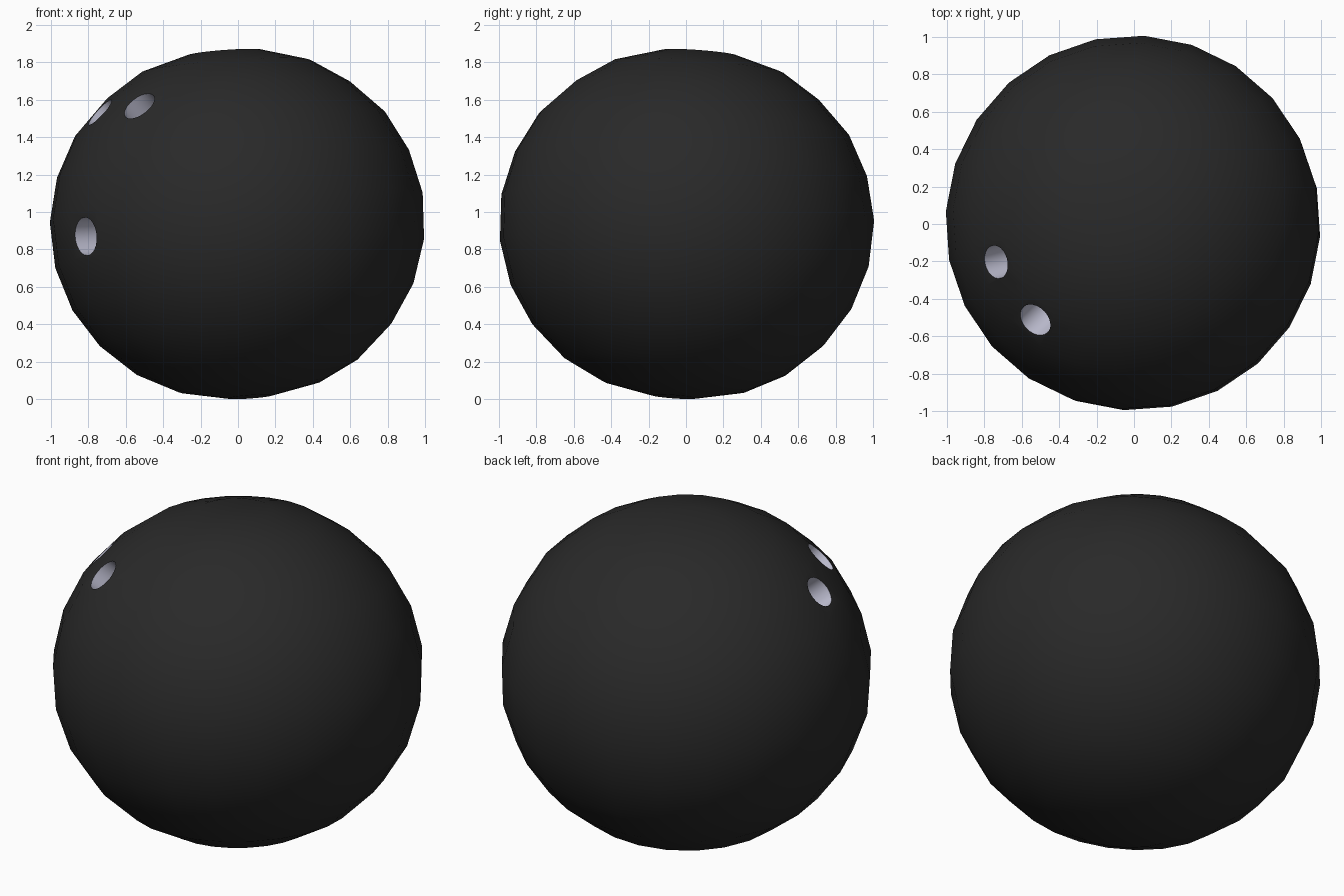
import bpy, bmesh, math
from mathutils import Vector, Matrix

if "Cube" in bpy.data.objects:
    bpy.data.objects.remove(bpy.data.objects["Cube"])


def material(name, color):
    m = bpy.data.materials.new(name)
    m.diffuse_color = color
    m.use_nodes = True
    m.node_tree.nodes["Principled BSDF"].inputs["Base Color"].default_value = m.diffuse_color
    return m


black = material("ball_black", (0.022, 0.022, 0.022, 1))
lining = material("hole_lining", (0.55, 0.55, 0.68, 1))


def new_object(name, bm, mat):
    bmesh.ops.recalc_face_normals(bm, faces=bm.faces)
    for f in bm.faces:
        f.smooth = True
    mesh = bpy.data.meshes.new(name)
    bm.to_mesh(mesh)
    bm.free()
    mesh.materials.append(mat)
    ob = bpy.data.objects.new(name, mesh)
    bpy.context.collection.objects.link(ob)
    return ob


# Ball: slightly squashed lathe profile (radius, height) with small flat ends
SIDES = 24
CENTRE = Vector((0, 0, 0.9))
PROFILE = [(0.12, -0.892), (0.382, -0.837), (0.598, -0.727), (0.784, -0.557),
           (0.915, -0.356), (0.99, -0.122), (1.001, 0.125), (0.945, 0.36),
           (0.832, 0.575), (0.657, 0.751), (0.456, 0.882), (0.2, 0.957)]
# the lathe axis leans a little to the back left
tilt = Vector((0, 0, 1)).rotation_difference(Vector((-0.075, 0.075, 1))).to_matrix().to_4x4()
place = Matrix.Translation(CENTRE) @ tilt

bm = bmesh.new()
rings = []
for r, h in PROFILE:
    ring = []
    for i in range(SIDES):
        a = math.radians(-3.5) + math.tau * i / SIDES
        ring.append(bm.verts.new(place @ Vector((r * math.cos(a), r * math.sin(a), h))))
    rings.append(ring)
for lo, hi in zip(rings, rings[1:]):
    for i in range(SIDES):
        j = (i + 1) % SIDES
        bm.faces.new((lo[i], lo[j], hi[j], hi[i]))
bm.faces.new(rings[0])
bm.faces.new(rings[-1])
# stand on the ground
low = min(v.co.z for v in bm.verts)
bmesh.ops.translate(bm, vec=(0, 0, -low), verts=bm.verts)
ball = new_object("ball", bm, black)

# Finger and thumb holes: surface point, radius
HOLES = [("finger_hole_a", (-0.53, -0.515, 1.57), 0.094),
         ("finger_hole_b", (-0.745, -0.205, 1.54), 0.09),
         ("thumb_hole", (-0.815, -0.56, 0.87), 0.102)]
DEPTH, OUT = 0.4, 0.15

bpy.context.view_layer.objects.active = ball
ball.select_set(True)
for name, point, radius in HOLES:
    p = Vector(point)
    axis = (p - CENTRE).normalized()
    mid = p + axis * (OUT - DEPTH) / 2
    bm = bmesh.new()
    bmesh.ops.create_cone(
        bm, cap_ends=True, segments=24, radius1=radius, radius2=radius, depth=DEPTH + OUT,
        matrix=Matrix.Translation(mid) @ axis.to_track_quat('Z', 'Y').to_matrix().to_4x4())
    cutter = new_object(name, bm, lining)
    cutter.hide_render = True
    mod = ball.modifiers.new(name, 'BOOLEAN')
    mod.operation = 'DIFFERENCE'
    mod.solver = 'EXACT'
    mod.material_mode = 'TRANSFER'
    mod.object = cutter
    bpy.ops.object.modifier_apply(modifier=name)
    bpy.data.objects.remove(cutter)

bpy.ops.object.shade_smooth_by_angle(angle=math.radians(35))
